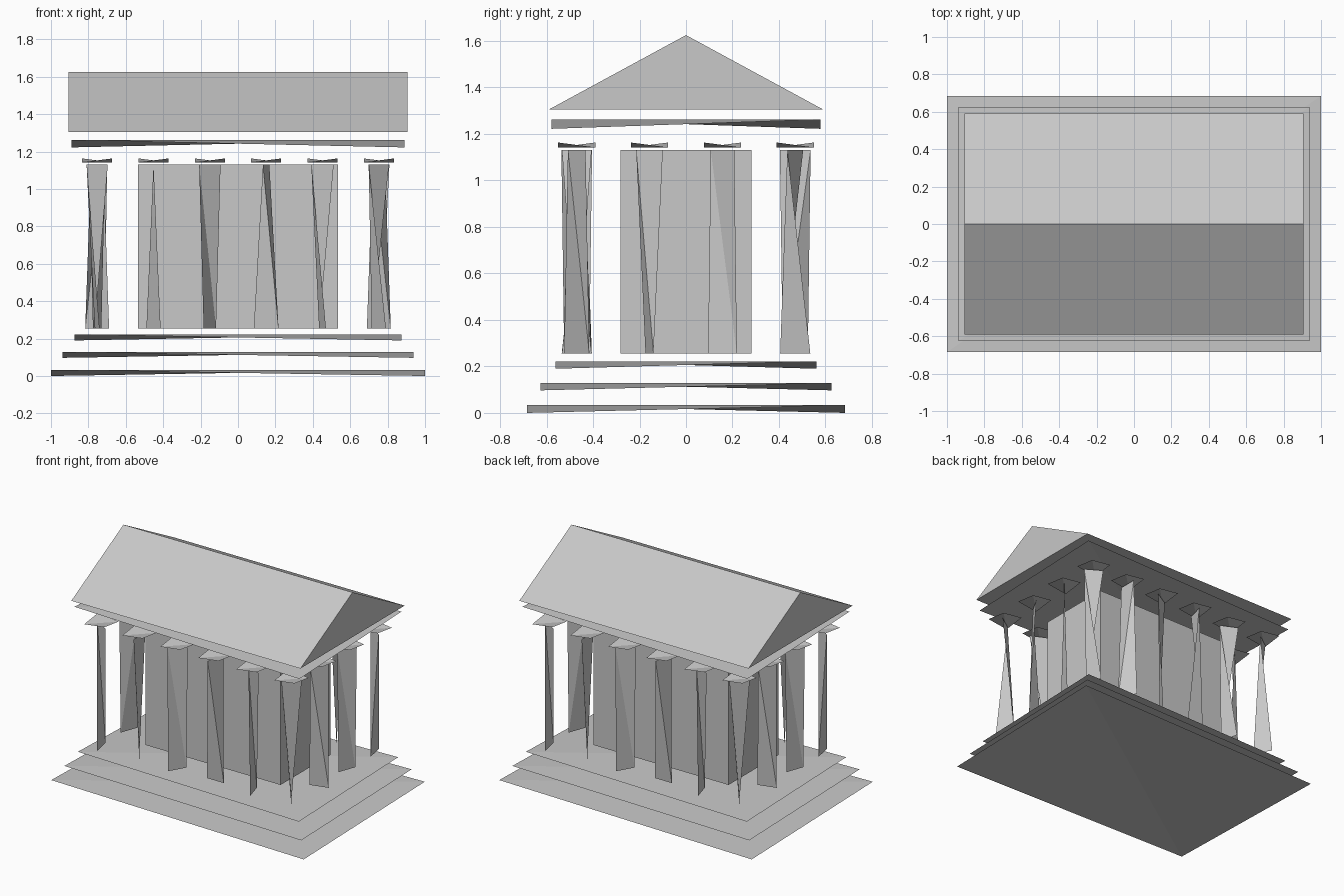
import bpy
import math

if "Cube" in bpy.data.objects:
    bpy.data.objects.remove(bpy.data.objects["Cube"])

stone = bpy.data.materials.new("grey stone")
stone.diffuse_color = (0.58, 0.58, 0.58, 1)
stone.use_nodes = True
stone.node_tree.nodes["Principled BSDF"].inputs["Base Color"].default_value = stone.diffuse_color


def add(name, verts, faces):
    mesh = bpy.data.meshes.new(name)
    mesh.from_pydata(verts, [], faces)
    mesh.materials.append(stone)
    obj = bpy.data.objects.new(name, mesh)
    bpy.context.collection.objects.link(obj)
    return obj


def sheet(name, cx, cy, hx, hy, low, high, ridge=True):
    """Thin plate creased along one diagonal, as a ridge or as a valley."""
    fold, tip = (high, low) if ridge else (low, high)
    verts = [(cx - hx, cy - hy, fold), (cx + hx, cy - hy, tip),
             (cx + hx, cy + hy, fold), (cx - hx, cy + hy, tip)]
    return add(name, verts, [(0, 1, 2), (0, 2, 3)])


def column(cx, cy, top, bottom, r=0.066, z0=0.255, z1=1.13):
    """Twisted blade: an edge at the top and a turned edge at the foot."""
    def end(deg, z):
        a = math.radians(deg)
        c, s = r * math.cos(a), r * math.sin(a)
        return [(cx - c, cy - s, z), (cx + c, cy + s, z)]
    add("column", end(bottom, z0) + end(top, z1), [(0, 1, 2), (1, 3, 2)])
    sheet("capital", cx, cy, 0.08, 0.08, 1.142, 1.163, ridge=False)


# Stepped base and the plate under the roof
sheet("bottom_step", 0, 0, 1.0, 0.685, 0.0, 0.033)
sheet("middle_step", 0, 0, 0.938, 0.625, 0.097, 0.128)
sheet("top_step", 0, 0, 0.875, 0.562, 0.19, 0.222)
sheet("entablature", 0, 0, 0.89, 0.578, 1.222, 1.262)

# Inner chamber
bpy.ops.mesh.primitive_cube_add(size=1, location=(0, 0, 0.6925))
chamber = bpy.context.object
chamber.name = "chamber"
chamber.scale = (1.07, 0.565, 0.875)
chamber.data.materials.append(stone)

# Columns: each one is repeated half a turn around the building
front = [(-31, 101), (90, 125), (30, 60), (75, 0), (-25, 106), (35, 125)]
side = [(60, 15), (50, 70)]
spots = [(-0.753 + 0.3012 * i, -0.47, t, b) for i, (t, b) in enumerate(front)]
spots += [(0.753, -0.157 + 0.314 * i, t, b) for i, (t, b) in enumerate(side)]
for x, y, t, b in spots:
    column(x, y, t, b)
    column(-x, -y, t + 180, b + 180)

# Gabled roof
X, Y, Z0, Z1 = 0.907, 0.59, 1.305, 1.625
add("roof",
    [(-X, -Y, Z0), (-X, Y, Z0), (-X, 0, Z1), (X, -Y, Z0), (X, Y, Z0), (X, 0, Z1)],
    [(0, 2, 1), (3, 4, 5), (0, 3, 5, 2), (1, 2, 5, 4), (0, 1, 4, 3)])
